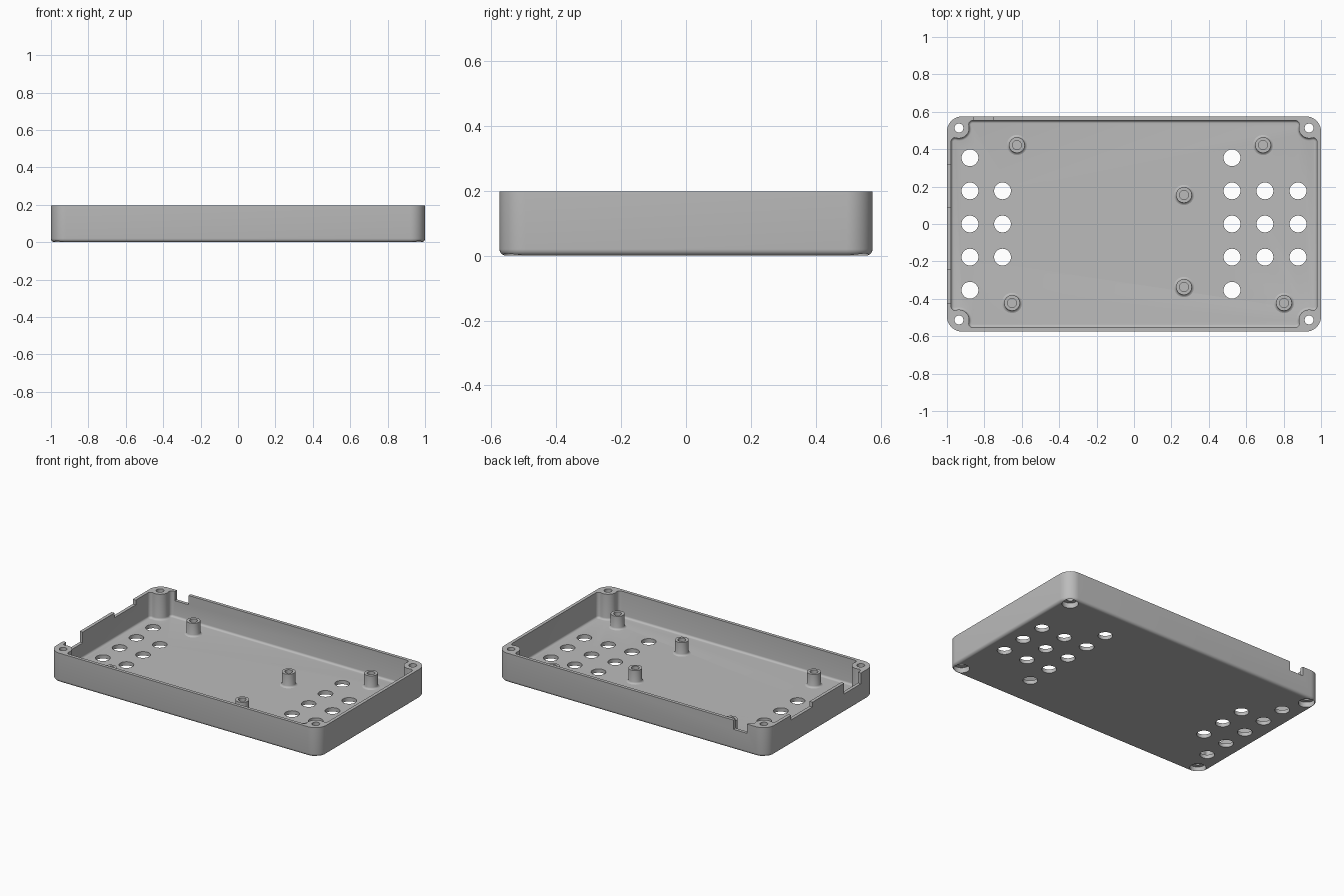
import bpy, bmesh
from math import pi, cos, sin, sqrt, atan2, radians

cube = bpy.data.objects.get("Cube")
if cube:
    bpy.data.objects.remove(cube, do_unlink=True)

HALF_X, HALF_Y, HEIGHT = 1.0, 0.575, 0.197
WALL, FLOOR = 0.022, 0.025
SCREW_X, SCREW_Y = 0.936, 0.513

grey = bpy.data.materials.new("matte grey plastic")
grey.use_nodes = True
colour = (0.5, 0.5, 0.5, 1)
grey.diffuse_color = colour
grey.node_tree.nodes["Principled BSDF"].inputs["Base Color"].default_value = colour


def arc(cx, cy, r, start, end, n):
    return [(cx + r * cos(start + (end - start) * i / n),
             cy + r * sin(start + (end - start) * i / n)) for i in range(n + 1)]


def circle(cx, cy, r, n=32):
    return arc(cx, cy, r, 0, 2 * pi, n)[:-1]


def mirrored_corners(quarter):
    """Closed outline from the +x +y corner, listed anticlockwise."""
    flip = quarter[::-1]
    return (quarter + [(-x, y) for x, y in flip]
            + [(-x, -y) for x, y in quarter] + [(x, -y) for x, y in flip])


def loft(bm, rings):
    """Closed solid through (outline, z) rings, capped at both ends."""
    loops = [[bm.verts.new((x, y, z)) for x, y in pts] for pts, z in rings]
    n = len(loops[0])
    for a, b in zip(loops, loops[1:]):
        for i in range(n):
            j = (i + 1) % n
            bm.faces.new((a[i], a[j], b[j], b[i]))
    bm.faces.new(loops[0][::-1])
    bm.faces.new(loops[-1])


def box(bm, x0, x1, y0, y1, z0, z1):
    outline = [(x0, y0), (x1, y0), (x1, y1), (x0, y1)]
    loft(bm, [(outline, z0), (outline, z1)])


def make(name, bm):
    bmesh.ops.recalc_face_normals(bm, faces=bm.faces)
    mesh = bpy.data.meshes.new(name)
    bm.to_mesh(mesh)
    bm.free()
    mesh.materials.append(grey)
    obj = bpy.data.objects.new(name, mesh)
    bpy.context.collection.objects.link(obj)
    return obj


def activate(obj):
    bpy.ops.object.select_all(action="DESELECT")
    obj.select_set(True)
    bpy.context.view_layer.objects.active = obj


def cut(obj, cutter):
    mod = obj.modifiers.new("cut", "BOOLEAN")
    mod.operation, mod.solver, mod.object = "DIFFERENCE", "EXACT", cutter
    activate(obj)
    bpy.ops.object.modifier_apply(modifier=mod.name)
    bpy.data.objects.remove(cutter, do_unlink=True)


def smooth(obj):
    activate(obj)
    bpy.ops.object.shade_smooth_by_angle(angle=radians(32))


def outer_outline(d):
    r = 0.08
    return mirrored_corners(arc(HALF_X - r, HALF_Y - r, r - d, 0, pi / 2, 12))


def inner_outline(d):
    """Cavity outline shrunk by d, flowing round the corner screw bosses."""
    r, f = 0.055 + d, 0.02 - d
    dx = HALF_X - WALL - d - f - SCREW_X
    dy = HALF_Y - WALL - d - f - SCREW_Y
    low, side = -sqrt((r + f) ** 2 - dx ** 2), -sqrt((r + f) ** 2 - dy ** 2)
    a, b = atan2(low, dx), atan2(dy, side) - 2 * pi
    quarter = arc(SCREW_X + dx, SCREW_Y + low, f, 0, a + pi, 6)
    quarter += arc(SCREW_X, SCREW_Y, r, a, b, 12)[1:-1]
    quarter += arc(SCREW_X + side, SCREW_Y + dy, f, b + pi, pi / 2, 6)
    return mirrored_corners(quarter)


def fillet(outline, r, z, steps=5):
    """Rings of a rounded bottom edge of radius r, starting at height z."""
    angles = [pi / 2 * i / steps for i in range(steps + 1)]
    return [(outline(r * (1 - sin(a))), z + r * (1 - cos(a))) for a in angles]


# Tray shell: rounded block with a filleted cavity
bm = bmesh.new()
loft(bm, fillet(outer_outline, 0.02, 0) + [(outer_outline(0), HEIGHT)])
tray = make("tray_shell", bm)
bm = bmesh.new()
loft(bm, fillet(inner_outline, 0.014, FLOOR) + [(inner_outline(0), HEIGHT + 0.1)])
cut(tray, make("cavity_cutter", bm))

# Vent holes and counterbored corner screw holes
bm = bmesh.new()
pitch = 0.177
for x, rows in ((-0.877, 2), (-0.703, 1), (0.524, 2), (0.7, 1), (0.877, 1)):
    for row in range(-rows, rows + 1):
        hole = circle(x, row * pitch, 0.045)
        loft(bm, [(hole, -0.1), (hole, 0.1)])
for sx in (-1, 1):
    for sy in (-1, 1):
        bore, hole = (circle(sx * SCREW_X, sy * SCREW_Y, r) for r in (0.05, 0.024))
        loft(bm, [(bore, -0.1), (bore, 0.035), (hole, 0.035), (hole, 0.3)])
cut(tray, make("hole_cutter", bm))

# Port notches in the rim: two in the -x wall, one in the back wall
bm = bmesh.new()
box(bm, -1.1, -0.965, 0.09, 0.315, 0.165, 0.3)
box(bm, -1.1, -0.965, -0.422, -0.246, 0.125, 0.3)
box(bm, -0.855, -0.754, 0.54, 0.7, 0.135, 0.3)
cut(tray, make("notch_cutter", bm))
smooth(tray)

# Board standoffs with blind screw holes and flared feet
spots = ((-0.626, 0.422), (0.69, 0.422), (0.267, 0.155),
         (0.267, -0.337), (-0.652, -0.422), (0.802, -0.422))
for number, (x, y) in enumerate(spots, 1):
    bm = bmesh.new()
    profile = [(0.054, 0.02), (0.054, FLOOR), (0.048, 0.027), (0.044, 0.031),
               (0.042, 0.037), (0.042, 0.114), (0.024, 0.114), (0.024, 0.03)]
    loft(bm, [(circle(x, y, r), z) for r, z in profile])
    smooth(make(f"standoff_{number}", bm))
